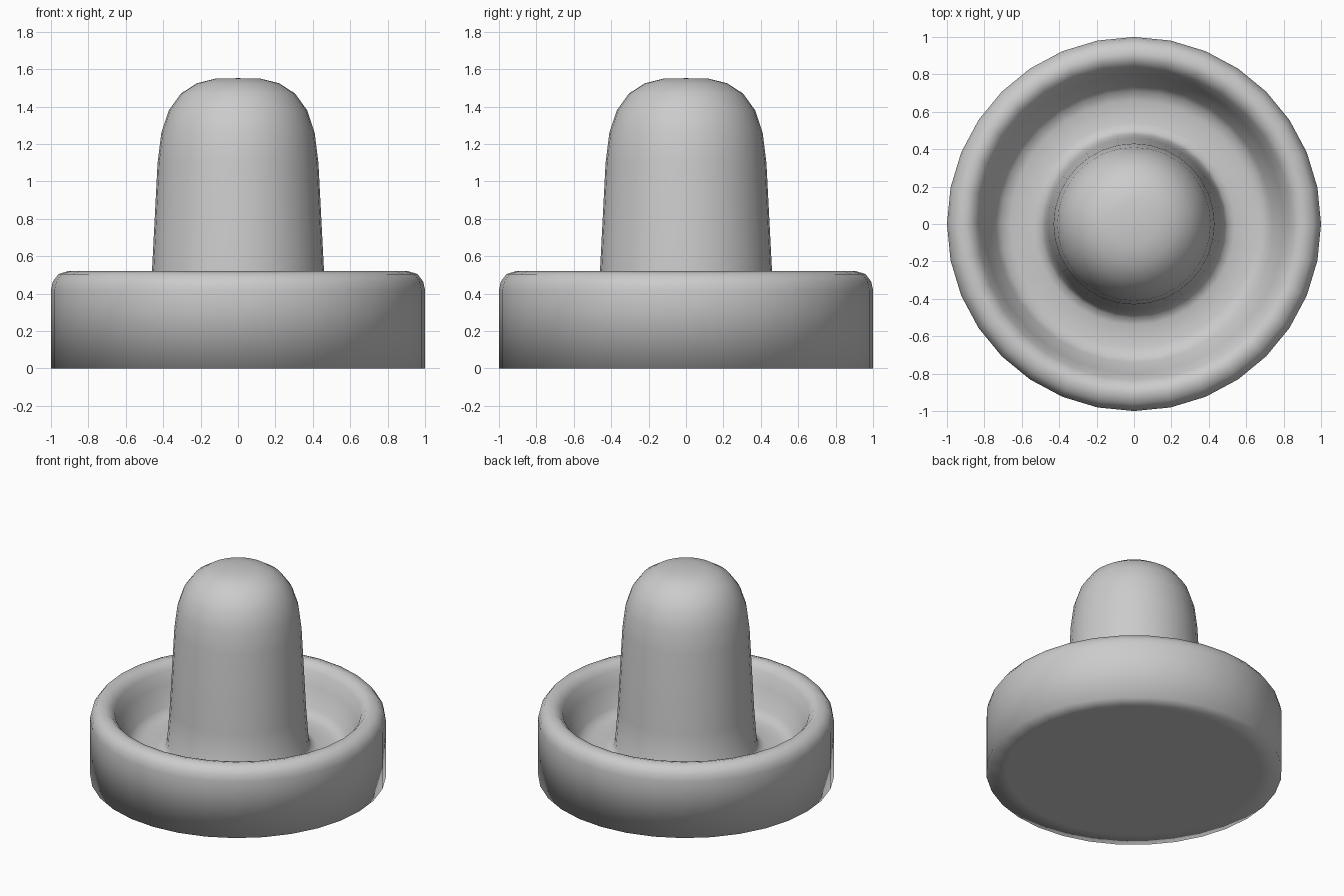
import bpy, bmesh, math

if "Cube" in bpy.data.objects:
    bpy.data.objects.remove(bpy.data.objects["Cube"])

SEGMENTS = 32


def lathe(name, profile, angle):
    """Revolve an (r, z) profile, starting and ending on the axis, about z."""
    bm = bmesh.new()
    verts = [bm.verts.new((r, 0, z)) for r, z in profile]
    edges = [bm.edges.new(pair) for pair in zip(verts, verts[1:])]
    bmesh.ops.spin(bm, geom=verts + edges, cent=(0, 0, 0), axis=(0, 0, 1),
                   angle=math.tau, steps=SEGMENTS, use_duplicate=False)
    bmesh.ops.remove_doubles(bm, verts=bm.verts, dist=0.0005)
    bmesh.ops.recalc_face_normals(bm, faces=bm.faces)
    mesh = bpy.data.meshes.new(name)
    bm.to_mesh(mesh)
    bm.free()
    obj = bpy.data.objects.new(name, mesh)
    bpy.context.collection.objects.link(obj)
    bpy.ops.object.select_all(action='DESELECT')
    obj.select_set(True)
    bpy.context.view_layer.objects.active = obj
    bpy.ops.object.shade_smooth_by_angle(angle=angle)
    return obj


# Base underside, outer wall and rounded rim
base = [(0, 0), (0.86, 0), (1, 0), (1, 0.42), (0.99, 0.465),
        (0.96, 0.505), (0.91, 0.52), (0.87, 0.51), (0.835, 0.47)]
# Sloping inner wall and dished floor
dish = [(0.80, 0.38), (0.74, 0.25), (0.71, 0.215), (0.66, 0.20), (0.54, 0.20)]
# Fillet, tapered grip and domed top
grip = [(0.50, 0.215), (0.48, 0.25), (0.46, 0.52), (0.43, 1.10),
        (0.41, 1.26), (0.37, 1.38), (0.305, 1.47), (0.22, 1.525),
        (0.12, 1.55), (0, 1.552)]

lathe("striker_handle_and_base", base + dish + grip, math.radians(100))
